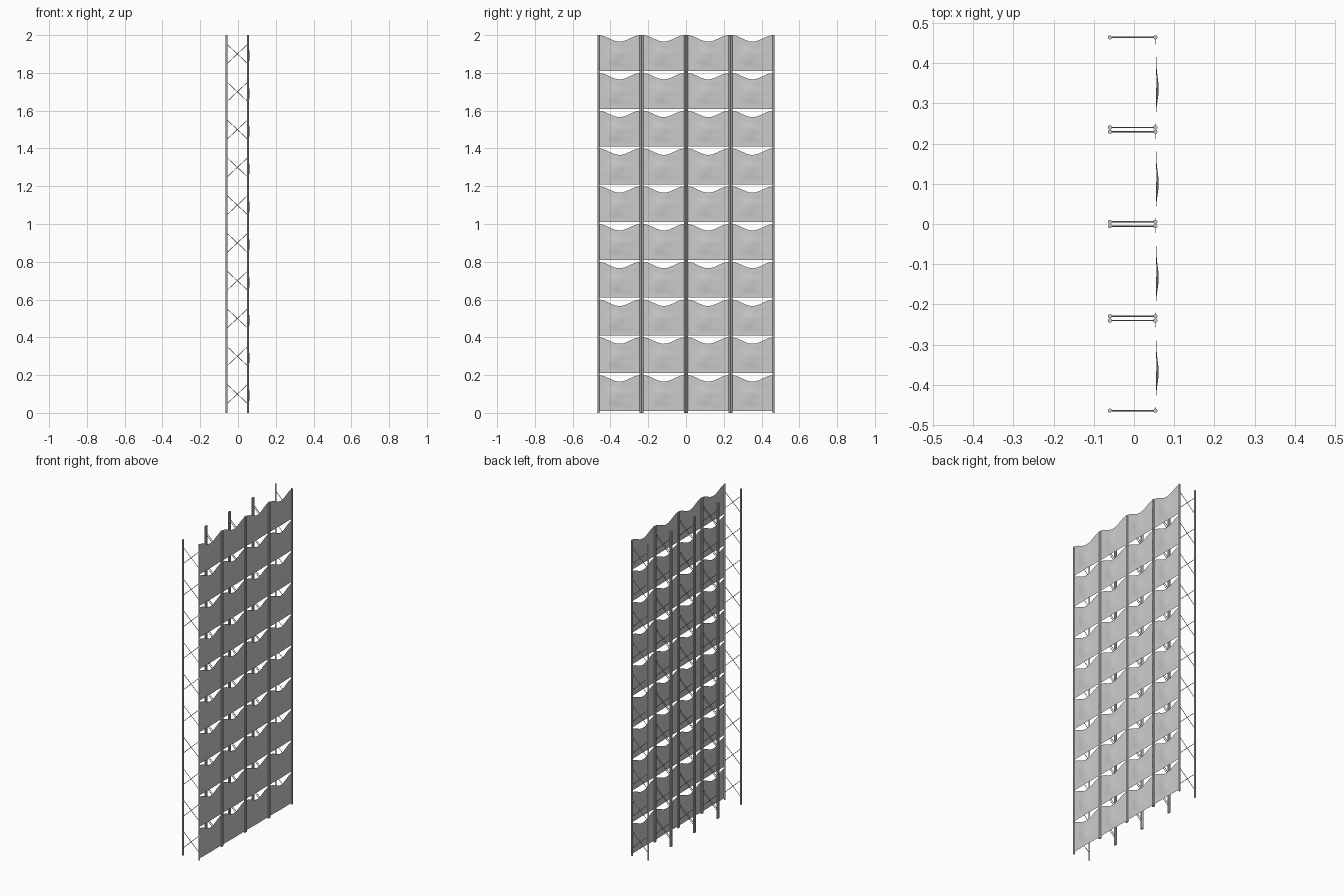
import bpy, bmesh
from math import sin, cos, pi, exp
from mathutils import Vector

if "Cube" in bpy.data.objects:
    bpy.data.objects.remove(bpy.data.objects["Cube"])

ROWS, CELL = 10, 0.2
BAYS = [-0.352, -0.1173, 0.1173, 0.352]
HALF = 0.112                      # half the distance between the posts of a bay
X_BACK, X_FRONT = -0.06, 0.053    # post positions
POST_R, ROD_R = 0.0052, 0.0016


def add_rod(bm, a, b, r, sides):
    a, b = Vector(a), Vector(b)
    d = b - a
    m = d.to_track_quat('Z', 'Y').to_matrix().to_4x4()
    m.translation = (a + b) / 2
    bmesh.ops.create_cone(bm, cap_ends=True, segments=sides, radius1=r,
                          radius2=r, depth=d.length, matrix=m)


def finish_mesh(bm, name):
    me = bpy.data.meshes.new(name)
    bm.to_mesh(me)
    bm.free()
    return me


def place(me, name, loc=(0, 0, 0)):
    ob = bpy.data.objects.new(name, me)
    ob.location = loc
    bpy.context.collection.objects.link(ob)
    return ob


def smooth(me, limit=0.6):
    me.shade_smooth()
    me.set_sharp_from_angle(angle=limit)


# Ladder frame: two posts joined by crossed rods in every cell
bm = bmesh.new()
for x in (X_BACK, X_FRONT):
    add_rod(bm, (x, 0, 0), (x, 0, ROWS * CELL), POST_R, 16)
for r in range(ROWS):
    z = (r + 0.5) * CELL
    for s in (-1, 1):
        add_rod(bm, (X_BACK, 0, z - s * 0.053), (X_FRONT, 0, z + s * 0.053), ROD_R, 8)
frame = finish_mesh(bm, "ladder_frame")
smooth(frame)

# Hanging cloth panel: sagging top edge, soft off-centre bulge, faint folds
NU, NV = 28, 20
bm = bmesh.new()
grid = []
for j in range(NV + 1):
    v = j / NV
    row = []
    for i in range(NU + 1):
        u = i / NU
        top = 0.2 - 0.017 * (1 - cos(2 * pi * u))
        z = 0.01 + v * (top - 0.01)
        edge = sin(pi * u)
        bulge = 0.0065 * exp(-((u - 0.42) / 0.2) ** 2 - ((v - 0.5) / 0.28) ** 2)
        fold = 0.0008 * sin(9 * u + 7 * v) * cos(13 * v - 5 * u)
        x = X_FRONT + 0.001 + edge * (bulge + fold + 0.001)
        row.append(bm.verts.new((x, (2 * u - 1) * HALF, z)))
    grid.append(row)
for j in range(NV):
    for i in range(NU):
        bm.faces.new((grid[j][i], grid[j][i + 1], grid[j + 1][i + 1], grid[j + 1][i]))
panel = finish_mesh(bm, "cloth_panel")
panel.shade_smooth()

# Repeat over the bays and rows
for b, y in enumerate(BAYS, 1):
    place(frame, f"ladder_frame_{b}_near", (0, y - HALF, 0))
    place(frame, f"ladder_frame_{b}_far", (0, y + HALF, 0))
    for r in range(ROWS):
        place(panel, f"cloth_panel_{b}_{r + 1}", (0, y, r * CELL))
